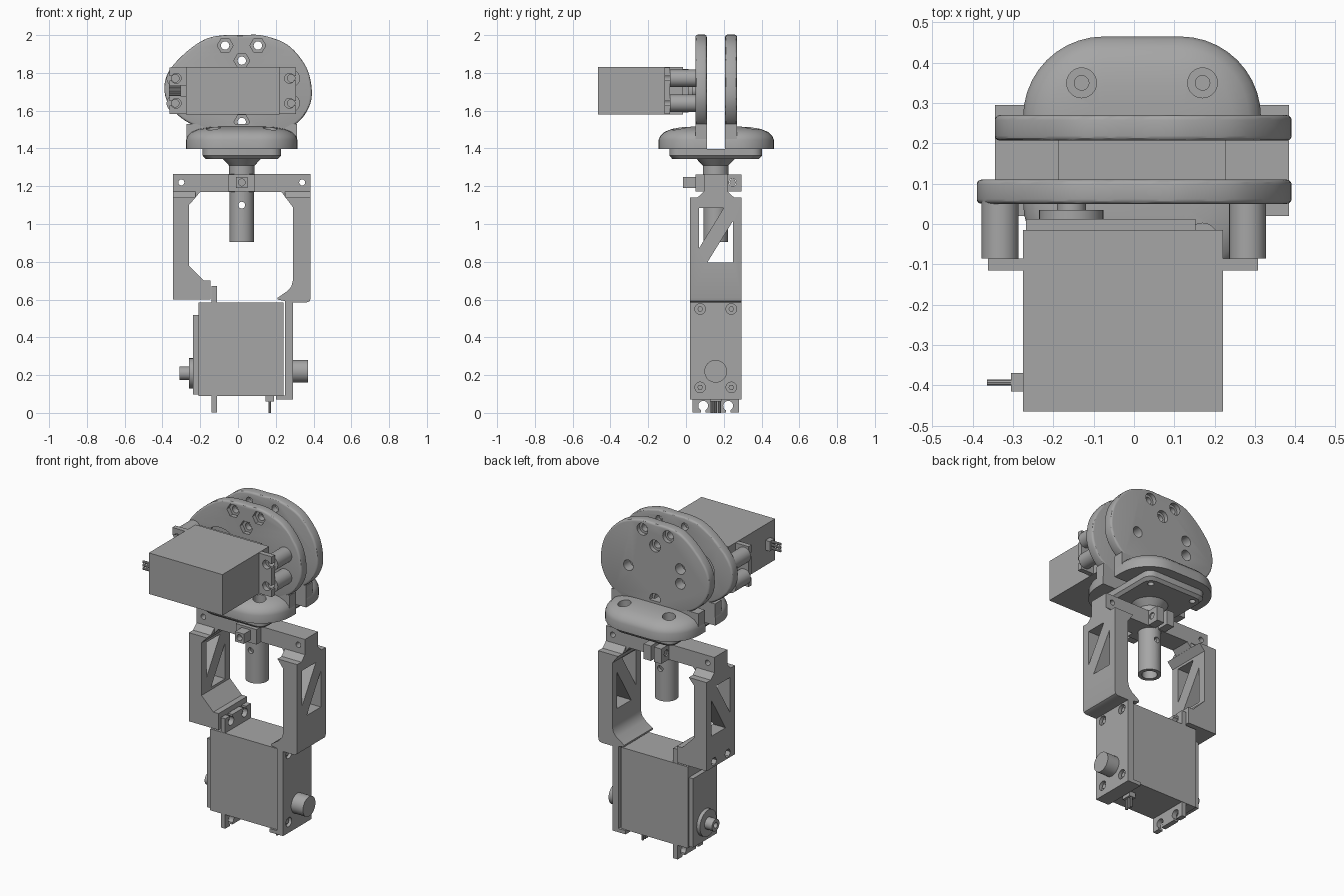
import bpy, bmesh, math
from mathutils import Matrix

default = bpy.data.objects.get("Cube")
if default:
    bpy.data.objects.remove(default)

grey = bpy.data.materials.new("machined grey")
grey.use_nodes = True
GREY = (0.38, 0.38, 0.38, 1)
grey.diffuse_color = GREY
grey.node_tree.nodes["Principled BSDF"].inputs["Base Color"].default_value = GREY

AXES = {"x": lambda p, q, h: (h, p, q),
        "y": lambda p, q, h: (p, h, q),
        "z": lambda p, q, h: (p, q, h)}


# ---- helpers ----
def bake(obj):
    dg = bpy.context.evaluated_depsgraph_get()
    old = obj.data
    new = bpy.data.meshes.new_from_object(obj.evaluated_get(dg))
    obj.modifiers.clear()
    obj.data = new
    bpy.data.meshes.remove(old)


def loft(name, rings, axis="z", M=None, bevel=0):
    """Capped solid through (outline, height) rings along an axis."""
    bm = bmesh.new()
    loops = [[bm.verts.new(AXES[axis](p, q, h)) for p, q in pts] for pts, h in rings]
    n = len(loops[0])
    for lo, hi in zip(loops, loops[1:]):
        for i in range(n):
            j = (i + 1) % n
            bm.faces.new((lo[i], lo[j], hi[j], hi[i]))
    bm.faces.new(loops[0])
    bm.faces.new(loops[-1])
    if M:
        bm.transform(M)
    bmesh.ops.recalc_face_normals(bm, faces=bm.faces)
    mesh = bpy.data.meshes.new(name)
    bm.to_mesh(mesh)
    bm.free()
    obj = bpy.data.objects.new(name, mesh)
    bpy.context.collection.objects.link(obj)
    mesh.materials.append(grey)
    if bevel:
        mod = obj.modifiers.new("edges", "BEVEL")
        mod.width, mod.segments, mod.limit_method = bevel, 3, "ANGLE"
        mod.angle_limit = math.radians(40)
        bake(obj)
    return obj


def prism(name, pts, axis, a, b, M=None, bevel=0):
    return loft(name, [(pts, a), (pts, b)], axis, M, bevel)


def rect(p0, p1, q0, q1):
    return [(p0, q0), (p1, q0), (p1, q1), (p0, q1)]


def circle(p, q, r, n=32):
    return [(p + r * math.cos(2 * math.pi * i / n), q + r * math.sin(2 * math.pi * i / n)) for i in range(n)]


def round_rect(p0, p1, q0, q1, r, n=10):
    out = []
    corners = [(p1 - r, q1 - r), (p0 + r, q1 - r), (p0 + r, q0 + r), (p1 - r, q0 + r)]
    for k, (cp, cq) in enumerate(corners):
        for i in range(n + 1):
            t = math.pi / 2 * (k + i / n)
            out.append((cp + r * math.cos(t), cq + r * math.sin(t)))
    return out


def smooth_loop(pts, n=5):
    out = []
    for i in range(len(pts)):
        a, b, c, d = (pts[(i + k) % len(pts)] for k in (-1, 0, 1, 2))
        for s in range(n):
            t = s / n
            out.append(tuple(0.5 * (2 * b[k] + (c[k] - a[k]) * t + (2 * a[k] - 5 * b[k] + 4 * c[k] - d[k]) * t * t
                                    + (3 * b[k] - a[k] - 3 * c[k] + d[k]) * t ** 3) for k in (0, 1)))
    return out


def cut(obj, pts, axis, a, b, M=None):
    tool = prism("cutter", pts, axis, a, b, M)
    tool.hide_render = True
    mod = obj.modifiers.new("cut", "BOOLEAN")
    mod.operation, mod.solver, mod.object = "DIFFERENCE", "EXACT", tool
    bake(obj)
    bpy.data.objects.remove(tool)


CX, CY = 0.02, 0.157   # axis of the turning tube


# ---- servo, local frame: x length, y width, z output direction ----
def servo(tag, M):
    def part(name, pts, axis, a, b, bevel=0):
        return prism(tag + "_" + name, pts, axis, a, b, M, bevel)
    part("servo_body", rect(-0.248, 0.248, -0.125, 0.125), "z", -0.45, 0)
    part("servo_lid", rect(-0.24, 0.18, -0.115, 0.115), "z", 0, 0.028)
    part("horn_disc", circle(-0.128, 0, 0.08), "z", 0.028, 0.05)
    hub = part("horn_hub", circle(-0.128, 0, 0.036), "z", 0.05, 0.1)
    cut(hub, circle(-0.128, 0, 0.017), "z", 0.07, 0.11, M)
    for side in (-1, 1):
        ear = part("servo_ear", rect(*sorted((side * 0.24, side * 0.335)), -0.123, 0.123), "z", -0.1, -0.07)
        for v in (-0.066, 0.066):
            cut(ear, circle(side * 0.3, v, 0.026), "z", -0.12, -0.05, M)
            cut(ear, rect(*sorted((side * 0.3, side * 0.35)), v - 0.012, v + 0.012), "z", -0.12, -0.05, M)
    part("cable_plug", rect(-0.278, -0.24, -0.03, 0.03), "z", -0.4, -0.355)
    for v in (-0.02, 0, 0.02):
        part("cable_wire", circle(v, -0.378, 0.008, 10), "x", -0.337, -0.27)


servo("upper", Matrix(((1, 0, 0, -0.0275), (0, 0, 1, -0.015), (0, -1, 0, 1.705), (0, 0, 0, 1))))
servo("lower", Matrix(((0, 0, -1, -0.21), (0, 1, 0, CY), (1, 0, 0, 0.3375), (0, 0, 0, 1))))

# ---- lower bearing plate with its pivot pin ----
plate = prism("pivot_plate", rect(0.02, 0.295, 0.07, 0.6), "x", 0.25, 0.29)
for y in (0.075, 0.24):
    for z in (0.135, 0.55):
        cut(plate, circle(y, z, 0.028, 20), "x", 0.27, 0.3)
        prism("pivot_plate_screw", circle(y, z, 0.015, 6), "x", 0.265, 0.28)
prism("pivot_plate_lip", rect(0.2, 0.29, 0.07, 0.092), "y", 0.02, 0.295)
prism("pivot_pin", circle(CY, 0.22, 0.06), "x", 0.28, 0.37)

# ---- fork arms ----
left_arm = [(-0.345, 0.6), (-0.145, 0.6), (-0.145, 0.7), (-0.18, 0.7), (-0.26, 0.78),
            (-0.26, 1.1), (-0.225, 1.14), (-0.345, 1.14)]
right_arm = [(0.21, 0.6), (0.285, 0.585), (0.365, 0.585), (0.38, 0.592), (0.385, 0.61), (0.385, 1.14),
             (0.252, 1.14), (0.29, 1.09), (0.29, 0.7), (0.283, 0.67), (0.262, 0.645), (0.21, 0.61)]
upper_window = [(0.068, 1.085), (0.2, 1.085), (0.068, 0.87)]
lower_window = [(0.248, 1.015), (0.248, 0.795), (0.112, 0.795)]
for name, outline, x0, x1 in (("left_side_arm", right_arm, 0.25, 0.385), ("right_side_arm", left_arm, -0.345, -0.225)):
    arm = prism(name, outline, "y", 0.02, 0.295)
    for window in (upper_window, lower_window):
        cut(arm, window, "x", x0 - 0.05, x1 + 0.05)
    if x0 < 0:
        for y in (CY - 0.066, CY + 0.066):
            cut(arm, circle(y, 0.632, 0.026, 6), "x", -0.4, -0.1)
    prism(name + "_shoulder", [(0.06, 1.14), (0.255, 1.14), (0.22, 1.172), (0.095, 1.172)], "x", x0, x1)

# ---- fork crossbar and tube clamp ----
bar = prism("fork_crossbar", [(-0.345, 1.265), (-0.345, 1.1), (-0.26, 1.1), (-0.2, 1.17), (0.23, 1.17),
                              (0.29, 1.09), (0.385, 1.09), (0.385, 1.265)], "y", 0.095, 0.22)
for x in (-0.3, 0.34):
    cut(bar, circle(x, 1.22, 0.016, 20), "y", 0, 0.4)
prism("clamp_front_boss", rect(-0.05, 0.09, 1.172, 1.263), "y", 0.05, 0.1)
nut = prism("clamp_nut", rect(-0.01, 0.05, 1.19, 1.25), "y", -0.015, 0.05)
cut(nut, circle(CX, 1.22, 0.018, 20), "y", -0.05, 0.02)
for x0, x1 in ((-0.04, 0.01), (0.03, 0.08)):
    lug = prism("clamp_rear_lug", rect(0.21, 0.295, 1.172, 1.263), "x", x0, x1)
    cut(lug, circle(0.247, 1.22, 0.02, 20), "x", -0.1, 0.2)
prism("clamp_bolt", circle(0.247, 1.22, 0.018, 6), "x", -0.035, 0.075)

# ---- turning tube and square flange ----
tube = prism("turning_tube", circle(CX, CY, 0.065), "z", 0.905, 1.3)
cut(tube, circle(CX, CY, 0.043), "z", 0.8, 1.15)
cut(tube, circle(CX, 1.1, 0.018, 20), "y", 0, 0.4)
loft("flange_neck", [(circle(CX, CY, r), z) for r, z in ((0.068, 1.262), (0.068, 1.31), (0.105, 1.348))])


def flange_ring(d):
    return round_rect(-0.187 + d, 0.227 - d, -0.088 + d, 0.402 - d, 0.05, 4)


flange = loft("square_flange", [(flange_ring(d), z) for d, z in ((0.015, 1.345), (0, 1.362), (0, 1.398))])
for x in (CX - 0.15, CX + 0.15):
    for y in (CY - 0.19, CY + 0.19):
        cut(flange, circle(x, y, 0.018, 20), "z", 1.3, 1.39)

# ---- domed feet of the two head plates ----
dome = ((0, 1.398), (0, 1.445), (0.008, 1.465), (0.03, 1.487), (0.07, 1.503), (0.12, 1.512), (0.17, 1.515))
for name, gap in (("front_foot", (0.11, 0.6)), ("rear_foot", (-0.3, 0.207))):
    foot = loft(name, [(round_rect(-0.275 + d, 0.315 - d, -0.145 + d, 0.465 - d, 0.2 - d), z) for d, z in dome])
    cut(foot, rect(-0.5, 0.5, *gap), "z", 1.3, 1.6)
    y = -0.035 if name == "front_foot" else 0.35
    for x in (-0.13, 0.17):
        cut(foot, circle(x, y, 0.037), "z", 1.43, 1.6)
        cut(foot, circle(x, y, 0.018), "z", 1.3, 1.6)

# ---- head plates ----
right_edge = [(0.02, 2.0), (0.13, 1.998), (0.26, 1.95), (0.35, 1.85), (0.386, 1.75), (0.384, 1.64),
              (0.32, 1.54), (0.2, 1.477), (0.08, 1.457)]
left_edge = [(-0.02, 1.463), (-0.15, 1.492), (-0.28, 1.547), (-0.365, 1.63), (-0.39, 1.72),
             (-0.365, 1.81), (-0.28, 1.905), (-0.18, 1.975), (-0.09, 1.998)]
bolt_spots = ((-0.068, 1.945), (0.105, 1.945), (CX, 1.865), (CX, 1.54))
for name, y0, y1, squeeze in (("front_head_plate", 0.05, 0.11, 1), ("rear_head_plate", 0.207, 0.27, 0.885)):
    outline = smooth_loop(right_edge + [(x * squeeze, z) for x, z in left_edge])
    head = prism(name, outline, "y", y0, y1, bevel=0.012)
    prism(name + "_root", rect(-0.273, 0.313, 1.4, 1.53), "y", y0, y1)
    front = y0 < 0.1
    for x, z in bolt_spots:
        cut(head, circle(x, z, 0.022, 20), "y", y0 - 0.1, y1 + 0.1)
        if front:
            cut(head, circle(x, z, 0.042, 6), "y", y0 - 0.1, y0 + 0.025)
        else:
            cut(head, circle(x, z, 0.036, 24), "y", y1 - 0.025, y1 + 0.1)
    if front:
        cut(head, circle(-0.155, 1.705, 0.115, 40), "y", 0, 0.2)
    else:
        for x, z in ((0.2, 1.7), (-0.15, 1.77), (-0.15, 1.68)):
            cut(head, circle(x, z, 0.032, 24), "y", 0, 0.4)

# ---- standoffs carrying the upper servo ----
for x in (-0.332, 0.282):
    for z in (1.639, 1.771):
        post = prism("servo_standoff", circle(x, z, 0.046), "y", -0.085, 0.06)
        cut(post, circle(x, z, 0.02, 20), "y", -0.1, 0.0)

# ---- smooth round surfaces, keep hard edges ----
bpy.ops.object.select_all(action="DESELECT")
parts = [o for o in bpy.context.scene.objects if o.type == "MESH" and grey.name in o.data.materials]
for o in parts:
    o.select_set(True)
bpy.context.view_layer.objects.active = parts[0]
bpy.ops.object.shade_smooth_by_angle(angle=math.radians(30))
